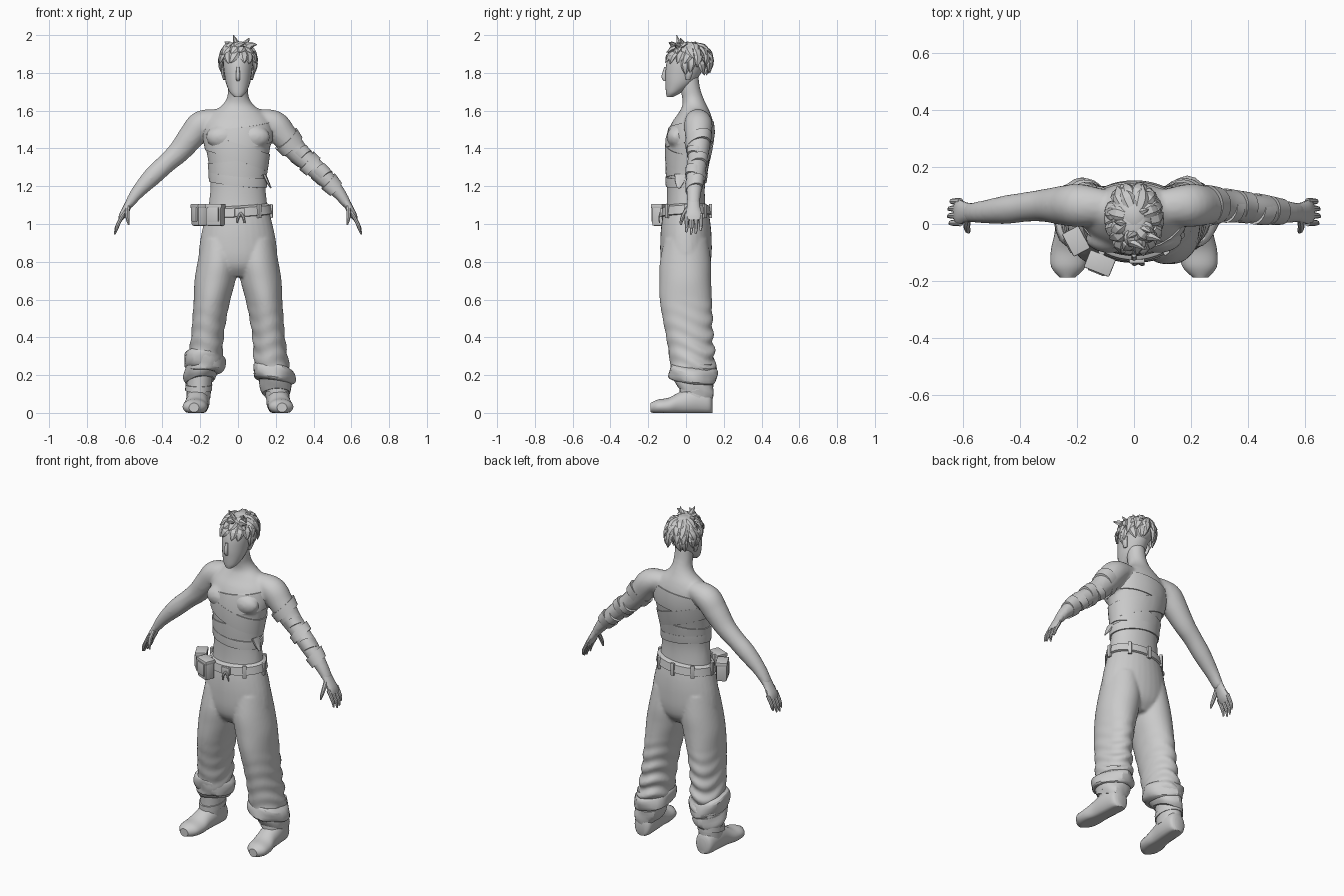
import bpy, bmesh, math, random
from math import sin, cos, pi, radians
from mathutils import Vector, Matrix

random.seed(4)
cube = bpy.data.objects.get("Cube")
if cube:
    bpy.data.objects.remove(cube)

grey = bpy.data.materials.new("plain light grey")
grey.use_nodes = True
COLOUR = (0.6, 0.6, 0.6, 1)
grey.diffuse_color = COLOUR
grey.node_tree.nodes["Principled BSDF"].inputs["Base Color"].default_value = COLOUR
X, Y, Z = Vector((1, 0, 0)), Vector((0, 1, 0)), Vector((0, 0, 1))


def smooth_keys(keys, n=5):
    """Catmull-Rom through (x, y, z, half width, half depth) keys."""
    out, last = [], len(keys) - 1
    for i in range(last):
        p = [keys[max(0, min(last, i + k))] for k in (-1, 0, 1, 2)]
        for s in range(n):
            t = s / n
            out.append([0.5 * (2 * b + (c - a) * t + (2 * a - 5 * b + 4 * c - d) * t * t
                        + (3 * b - a - 3 * c + d) * t ** 3) for a, b, c, d in zip(*p)])
    return out + [list(keys[-1])]


def loft(bm, keys, sides=24, ref=Y, axis=None, n=5, tilt=(0, 0), floor=False, fold=None, side=1):
    """Skin elliptical rings along a path; side=-1 mirrors across x."""
    dense = smooth_keys(keys, n)
    pts = [Vector(k[:3]) for k in dense]
    rows = []
    for i, k in enumerate(dense):
        t = axis or (pts[min(i + 1, len(pts) - 1)] - pts[max(i - 1, 0)]).normalized()
        v = (ref - t * ref.dot(t)).normalized()
        u = v.cross(t)
        row = []
        for j in range(sides):
            a = 2 * pi * j / sides
            r = 1 + (fold(a, k[2]) if fold else 0)
            off = (u * k[3] * cos(a) + v * k[4] * sin(a)) * r
            p = pts[i] + off + Z * (tilt[0] * off.x + tilt[1] * off.y)
            if floor:
                p.z = max(p.z, 0)
            row.append(bm.verts.new((p.x * side, p.y, p.z)))
        rows.append(row)
    for r, q in zip(rows, rows[1:]):
        for j in range(sides):
            bm.faces.new((r[j], r[(j + 1) % sides], q[(j + 1) % sides], q[j]))
    bm.faces.new(rows[0][::-1])
    bm.faces.new(rows[-1])


def finish(name, bm, angle=40, voxel=0, smooth=3):
    bmesh.ops.recalc_face_normals(bm, faces=bm.faces)
    me = bpy.data.meshes.new(name)
    bm.to_mesh(me)
    bm.free()
    me.materials.append(grey)
    ob = bpy.data.objects.new(name, me)
    bpy.context.collection.objects.link(ob)
    me.shade_smooth()
    me.set_sharp_from_angle(angle=radians(angle))
    if voxel:
        m = ob.modifiers.new("blend", 'REMESH')
        m.mode, m.voxel_size, m.use_smooth_shade = 'VOXEL', voxel, True
        m = ob.modifiers.new("soften", 'SMOOTH')
        m.factor, m.iterations = 0.5, smooth
    return ob


def part(name, keys, angle=40, **kw):
    bm = bmesh.new()
    loft(bm, keys, **kw)
    return finish(name, bm, angle)


def box(name, loc, size, turn=0, bevel=0.01):
    bm = bmesh.new()
    bmesh.ops.create_cube(bm, size=1, matrix=Matrix.LocRotScale(
        Vector(loc), Matrix.Rotation(radians(turn), 3, 'Z'), Vector(size)))
    bmesh.ops.bevel(bm, geom=bm.edges[:], offset=bevel, segments=2, affect='EDGES', profile=0.6)
    return finish(name, bm)


# Bare upper body: torso, chest, neck and arms blended together
torso = [(0, 0, 1.02, .16, .115), (0, 0, 1.1, .155, .103), (0, 0, 1.2, .146, .1),
         (0, .005, 1.3, .153, .108), (0, .015, 1.4, .17, .12), (0, .025, 1.48, .183, .122),
         (0, .035, 1.54, .175, .108), (0, .045, 1.59, .135, .083), (0, .045, 1.63, .083, .064),
         (0, .035, 1.67, .058, .056), (0, .022, 1.72, .053, .053), (0, .015, 1.79, .05, .05)]
arm = [(.1, .06, 1.56, .05, .06), (.19, .065, 1.53, .072, .075), (.245, .065, 1.465, .07, .07),
       (.31, .065, 1.385, .06, .058), (.375, .06, 1.325, .052, .052), (.45, .05, 1.255, .05, .05),
       (.53, .042, 1.17, .036, .04), (.58, .04, 1.1, .024, .034)]
bm = bmesh.new()
loft(bm, torso, axis=Z, sides=32)
for s in (1, -1):
    loft(bm, arm, side=s)
    bmesh.ops.create_uvsphere(bm, u_segments=20, v_segments=12, radius=1, matrix=Matrix.LocRotScale(
        Vector((s * .085, -.05, 1.46)), None, Vector((.085, .052, .06))))
finish("upper_body", bm, voxel=.011, smooth=4)

# Hands
for s, label in ((1, "left"), (-1, "right")):
    bm = bmesh.new()
    loft(bm, [(.565, .04, 1.125, .024, .033), (.59, .04, 1.085, .02, .036),
              (.612, .042, 1.045, .018, .044), (.625, .042, 1.02, .01, .04)], sides=14, side=s, n=3)
    for i in range(4):
        y, d = .004 + .025 * i, (.012, 0, .004, .02)[i]
        loft(bm, [(.608, y, 1.05, .011, .012), (.632, y, 1.005, .01, .011),
                  (.645 - d / 3, y, .975 + d / 2, .009, .009), (.652 - d / 2, y - .003, .945 + d, .004, .005)],
             sides=8, side=s, n=2)
    loft(bm, [(.582, .025, 1.1, .013, .015), (.586, -.006, 1.06, .012, .012),
              (.583, -.022, 1.025, .01, .01), (.578, -.028, .995, .004, .005)], sides=8, side=s, n=3)
    finish(label + "_hand", bm)

# Cloth wraps on the torso, following its surface at a slant
body_rows = smooth_keys(torso, 8)


def wrap(name, height, slope, width, lean=0, grow=.005):
    bm, rows, count = bmesh.new(), [], 48
    for h, g in ((-width, -.006), (-width, grow), (0, grow + .001), (width, grow), (width, -.006)):
        row = []
        for j in range(count):
            a = 2 * pi * j / count
            z = height + h + slope * .16 * cos(a) + lean * sin(a)
            k = min(body_rows, key=lambda r: abs(r[2] - z))
            row.append(bm.verts.new((k[0] + (k[3] + g) * cos(a), k[1] + (k[4] + g) * sin(a), z)))
        rows.append(row)
    for r, q in zip(rows, rows[1:]):
        for j in range(count):
            bm.faces.new((r[j], r[(j + 1) % count], q[(j + 1) % count], q[j]))
    finish(name, bm, 30)


wrap("chest_wrap", 1.47, .12, .055, .015)
wrap("middle_wrap", 1.38, -.35, .045, 0, .006)
wrap("lower_wrap", 1.29, .1, .045)
wrap("waist_wrap", 1.235, -.1, .025, .01, .007)
part("loose_wrap_end", [(.14, -.03, 1.26, .01, .035), (.158, -.035, 1.22, .008, .025),
                        (.175, -.04, 1.19, .003, .008)], sides=6, n=2, angle=20)

# Bandage strips on the left arm
strips = smooth_keys(arm, 6)
for i, start in enumerate((13, 19, 23, 28, 32)):
    grown = [(x, y, z, a + .004, b + .004) for x, y, z, a, b in strips[start:start + 4]]
    part("arm_bandage_%d" % (i + 1), grown, n=1, tilt=(.12 * (-1) ** i, .3 * (-1) ** i), angle=30)

# Head with a pointed jaw, nose ridge and ears
bm = bmesh.new()
loft(bm, [(0, -.085, 1.672, .018, .016), (0, -.066, 1.695, .042, .04), (0, -.036, 1.74, .062, .073),
          (0, -.018, 1.79, .072, .092), (0, 0, 1.85, .079, .104), (0, .012, 1.9, .076, .098),
          (0, .015, 1.95, .045, .06), (0, .015, 1.96, .02, .03)], axis=Z)
loft(bm, [(0, -.108, 1.83, .008, .008), (0, -.117, 1.78, .011, .013),
          (0, -.11, 1.757, .008, .008)], axis=Z, sides=8, n=3)
for s in (1, -1):
    loft(bm, [(.07, .01, 1.765, .008, .012), (.08, .015, 1.8, .01, .02),
              (.076, .02, 1.83, .006, .012)], sides=8, side=s, n=2)
finish("head", bm, 60)

# Hair: a scalp cap with overlapping pointed locks
bm = bmesh.new()
centre = Vector((0, .018, 1.86))


def scalp(turn, lift, r):
    return centre + Vector((.085 * cos(lift) * cos(turn), .108 * cos(lift) * sin(turn), .1 * sin(lift))) * r


bmesh.ops.create_uvsphere(bm, u_segments=20, v_segments=12, radius=1, matrix=Matrix.LocRotScale(
    centre + Vector((0, .012, .022)), None, Vector((.086, .1, .083))))
for count, lift, reach, w in ((15, .15, .75, .024), (14, .5, .75, .026), (12, .85, .75, .027), (8, 1.15, .7, .025)):
    for j in range(count):
        turn = 2 * pi * (j + random.uniform(-.25, .25)) / count + lift
        front = max(0, -sin(turn))
        if lift < .4 and front > .3:
            continue
        drop = reach * (1 - .35 * front) * random.uniform(.85, 1.15)
        swing = random.uniform(-.3, .3)
        keys = []
        for f, r, s in ((0, 1, .8), (.4, 1.11, 1), (.75, 1.15, .65), (1, 1.17 + random.random() * .1, .08)):
            p = scalp(turn + swing * f, lift - drop * f, r)
            keys.append((*p, w * s, .012 * s))
        loft(bm, keys, sides=6, n=2, ref=scalp(turn, lift, 1) - centre)
for x, y, dx, dy, tip in ((0, -.03, -.025, -.02, 2.0), (.03, -.01, .03, -.02, 1.985), (-.035, 0, -.035, .01, 1.965),
                          (.02, .04, .03, .01, 1.965), (-.01, -.06, .05, -.03, 1.96), (.05, -.04, .05, -.02, 1.95)):
    loft(bm, [(x, y, 1.915, .025, .02), (x + dx * .2, y + dy * .2, 1.945, .022, .016),
              (x + dx, y + dy, tip, .002, .002)], sides=6, n=3)
finish("hair", bm, 25)

# Baggy trousers with creases gathering below the knee
leg = [(.1, 0, .92, .09, .115), (.107, -.002, .8, .106, .135), (.122, -.002, .7, .108, .137),
       (.138, 0, .6, .097, .138), (.152, .008, .5, .09, .132), (.163, .018, .4, .086, .124),
       (.172, .03, .3, .09, .12), (.18, .035, .23, .094, .118)]


def crease(a, z):
    k = max(0, min(1, (.62 - z) / .3)) * (.6 + .4 * sin(a))
    return k * .085 * sin(z * 75 + 2.2 * sin(2 * a) + a) + .012 * sin(3 * a + z * 9)


bm = bmesh.new()
loft(bm, [(0, 0, 1.07, .164, .118), (0, 0, 1.0, .182, .13), (0, 0, .92, .199, .136), (0, 0, .83, .208, .135),
          (0, 0, .77, .19, .12), (0, 0, .72, .14, .08)], axis=Z, sides=32)
for s in (1, -1):
    loft(bm, leg, axis=Z, sides=40, n=10, side=s, fold=crease)
finish("trousers", bm, voxel=.009, smooth=2)


# Rolled hems: long on the left, gathered higher on the right
def rumple(a, z):
    return .045 * sin(3 * a + z * 40) + .03 * sin(5 * a - z * 25)


part("left_cuff", [(.18, .035, .25, .09, .115), (.186, .035, .23, .108, .126), (.188, .035, .18, .11, .126),
                   (.19, .04, .165, .09, .11)], axis=Z, tilt=(-.15, -.1), fold=rumple, n=3, angle=25)
part("left_hem", [(.192, .04, .19, .088, .108), (.2, .045, .14, .085, .105), (.205, .05, .1, .073, .09)],
     axis=Z, tilt=(0, -.35), fold=rumple, n=3, angle=25)
part("right_cuff", [(.175, .03, .32, .088, .112), (.178, .032, .3, .108, .122), (.18, .035, .24, .104, .12),
                    (.185, .04, .22, .085, .1)], axis=Z, tilt=(.15, -.15), fold=rumple, n=3, side=-1, angle=25)
part("right_hem", [(.188, .04, .25, .092, .108), (.195, .045, .2, .09, .108), (.2, .05, .17, .075, .09)],
     axis=Z, tilt=(-.15, -.3), fold=rumple, n=3, side=-1, angle=25)

# Boots with ankle straps
for s, label in ((1, "left"), (-1, "right")):
    bm = bmesh.new()
    loft(bm, [(.206, .14, .045, .028, .045), (.208, .122, .055, .053, .07), (.212, .05, .065, .062, .08),
              (.218, -.03, .05, .06, .062), (.225, -.09, .035, .066, .046), (.23, -.15, .032, .06, .038),
              (.233, -.188, .028, .026, .024)], axis=-Y, ref=Z, floor=True, side=s)
    loft(bm, [(.2, .055, .26, .07, .085), (.205, .055, .15, .066, .082), (.21, .052, .07, .062, .08)],
         axis=Z, side=s)
    loft(bm, [(.207, .053, .15, .071, .087), (.209, .053, .12, .071, .087)], axis=Z, n=1, side=s, tilt=(0, .15))
    finish(label + "_boot", bm)

# Belt, belt loops, buckle, hanging ties and pouches
part("belt", [(0, 0, 1.04, .165, .12), (0, 0, 1.045, .18, .132), (0, 0, 1.09, .172, .125), (0, 0, 1.1, .155, .105)],
     axis=Z, sides=40, n=1, tilt=(.06, .04), angle=30)
for i, a in enumerate((-130, -50, 0, 50, 90, 130, 180)):
    a = radians(a)
    box("belt_loop_%d" % (i + 1), (.176 * cos(a), .13 * sin(a), 1.068), (.016, .022, .075), math.degrees(a), .004)
box("buckle", (.01, -.13, 1.06), (.055, .016, .045), 0, .005)
for s in (1, -1):
    part("tie_%s" % ("left" if s > 0 else "right"), [(.015, -.135, 1.06, .006, .005),
         (.015 + s * .014, -.143, 1.035, .007, .004), (.015 + s * .02, -.14, 1.005, .004, .003)], sides=6, n=2)
for name, x, y, turn, w in (("front_pouch", -.12, -.138, -22, .088), ("side_pouch", -.203, -.06, -62, .082)):
    box(name, (x, y, 1.045), (w, .06, .11), turn, .012)
    out = Matrix.Rotation(radians(turn), 3, 'Z') @ Vector((0, -.03, 0))
    box(name + "_flap", (x + out.x, y + out.y, 1.05), (w * .72, .014, .075), turn, .005)
    box(name + "_lid", (x, y, 1.095), (w + .008, .066, .022), turn, .006)
